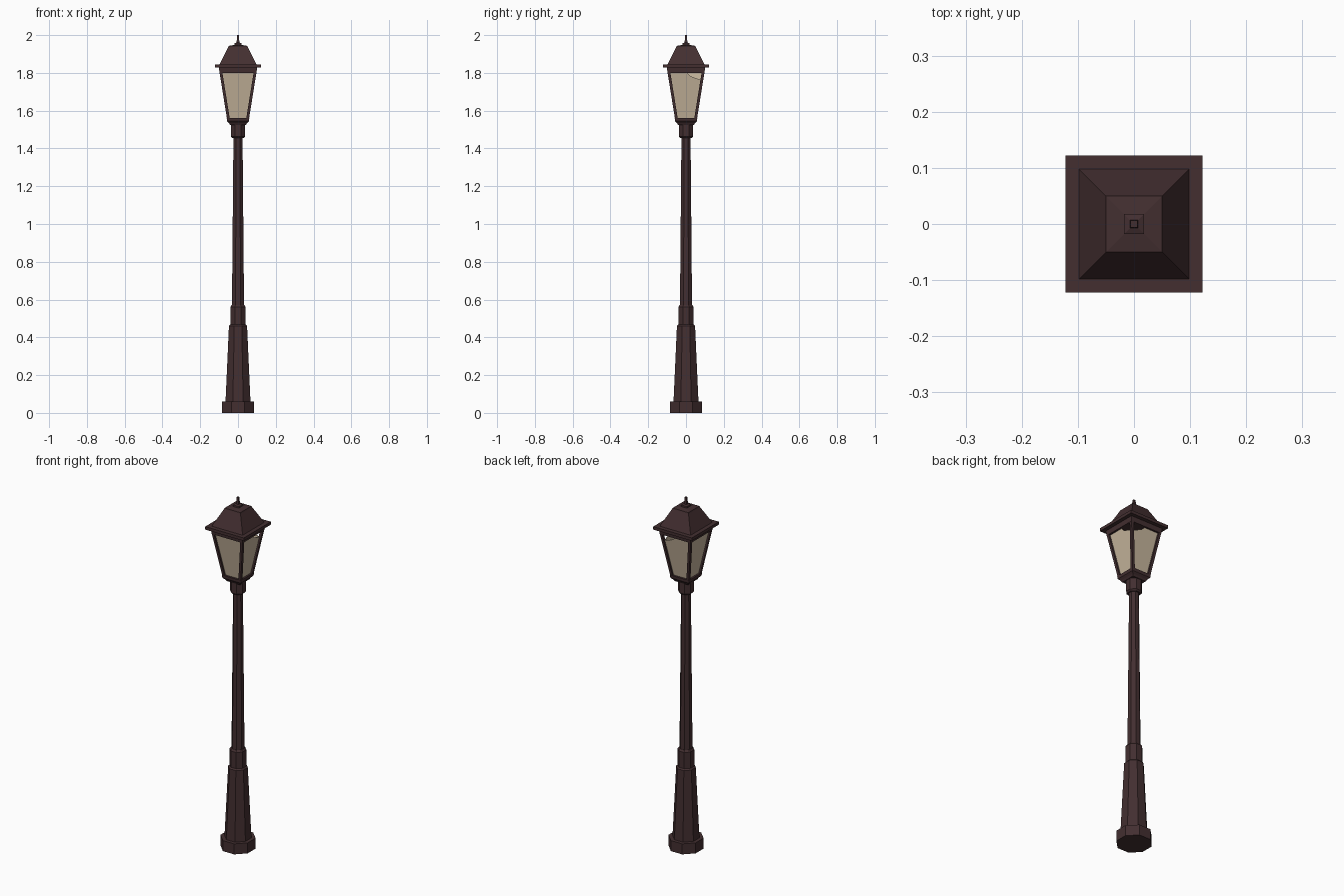
import bpy, bmesh, math
from mathutils import Vector, Matrix

cube = bpy.data.objects.get("Cube")
if cube:
    bpy.data.objects.remove(cube)


def material(name, rgb):
    m = bpy.data.materials.new(name)
    m.use_nodes = True
    m.diffuse_color = (*rgb, 1)
    m.node_tree.nodes["Principled BSDF"].inputs["Base Color"].default_value = (*rgb, 1)
    return m


iron = material("dark brown iron", (0.056, 0.028, 0.030))
cream = material("cream glass", (0.56, 0.46, 0.33))


def finish(name, bm, mat):
    bmesh.ops.recalc_face_normals(bm, faces=bm.faces)
    mesh = bpy.data.meshes.new(name)
    bm.to_mesh(mesh)
    bm.free()
    mesh.materials.append(mat)
    obj = bpy.data.objects.new(name, mesh)
    bpy.context.collection.objects.link(obj)
    return obj


def stack(name, sides, profile, mat=iron):
    """Solid with flat sides facing the axes; profile lists (half width, height)."""
    bm = bmesh.new()
    step = math.tau / sides
    rings = []
    for half, z in profile:
        r = half / math.cos(step / 2)
        rings.append([bm.verts.new((r * math.cos(step * (i + 0.5)),
                                    r * math.sin(step * (i + 0.5)), z)) for i in range(sides)])
    for low, high in zip(rings, rings[1:]):
        for i in range(sides):
            j = (i + 1) % sides
            bm.faces.new((low[i], low[j], high[j], high[i]))
    bm.faces.new(rings[0])
    bm.faces.new(rings[-1])
    return finish(name, bm, mat)


# Octagonal column
stack("base_plinth", 8, [(0.086, 0), (0.086, 0.06)])
stack("lower_shaft", 8, [(0.066, 0.06), (0.048, 0.46), (0.040, 0.468)])
stack("lower_collar", 8, [(0.041, 0.465), (0.041, 0.56), (0.034, 0.57)])
stack("pole", 8, [(0.032, 0.56), (0.024, 1.47)])
stack("upper_collar", 8, [(0.030, 1.455), (0.038, 1.463), (0.038, 1.53)])

# Square lantern floor and roof
stack("lantern_floor", 4, [(0.042, 1.525), (0.048, 1.535), (0.058, 1.545), (0.060, 1.562)])
stack("top_rail", 4, [(0.098, 1.80), (0.101, 1.83)])
stack("eave", 4, [(0.122, 1.828), (0.122, 1.845)])
stack("roof", 4, [(0.098, 1.845), (0.052, 1.937), (0.050, 1.943), (0.018, 1.948)])
stack("finial_block", 4, [(0.018, 1.945), (0.018, 1.957), (0.007, 1.961)])
stack("finial_rod", 4, [(0.007, 1.955), (0.006, 2.0)])

# Leaning corner posts
Z_LOW, Z_HIGH = 1.555, 1.81


def outer(z):
    return 0.058 + (z - Z_LOW) / (Z_HIGH - Z_LOW) * 0.041


for sx, side in ((-1, "right"), (1, "left")):
    for sy, end in ((-1, "front"), (1, "back")):
        bm = bmesh.new()
        bmesh.ops.create_cube(bm, size=1)
        for v in bm.verts:
            z = Z_HIGH if v.co.z > 0 else Z_LOW
            x = outer(z) - (0 if v.co.x > 0 else 0.015)
            y = outer(z) - (0 if v.co.y > 0 else 0.015)
            v.co = (sx * x, sy * y, z)
        finish(f"corner_post_{end}_{side}", bm, iron)

# Glass panes set inside the posts; two have a broken upper corner
whole = [(-0.048, 1.558), (0.048, 1.558), (0.084, 1.802), (-0.084, 1.802)]
broken = whole[:2] + [(0.079, 1.762), (0.022, 1.783), (0.004, 1.802), whole[3]]
panes = (("front", 0, whole, 1), ("left", 1, broken, 1),
         ("back", 2, broken, -1), ("right", 3, whole, 1))
for name, turn, outline, flip in panes:
    bm = bmesh.new()
    face = bm.faces.new([bm.verts.new((flip * x, 0.010 - outer(z), z)) for x, z in outline])
    solid = bmesh.ops.extrude_face_region(bm, geom=[face])
    bmesh.ops.translate(bm, vec=Vector((0, 0.003, 0)),
                        verts=[g for g in solid["geom"] if isinstance(g, bmesh.types.BMVert)])
    bmesh.ops.rotate(bm, verts=bm.verts, matrix=Matrix.Rotation(turn * math.pi / 2, 3, "Z"))
    finish(f"glass_{name}", bm, cream)
